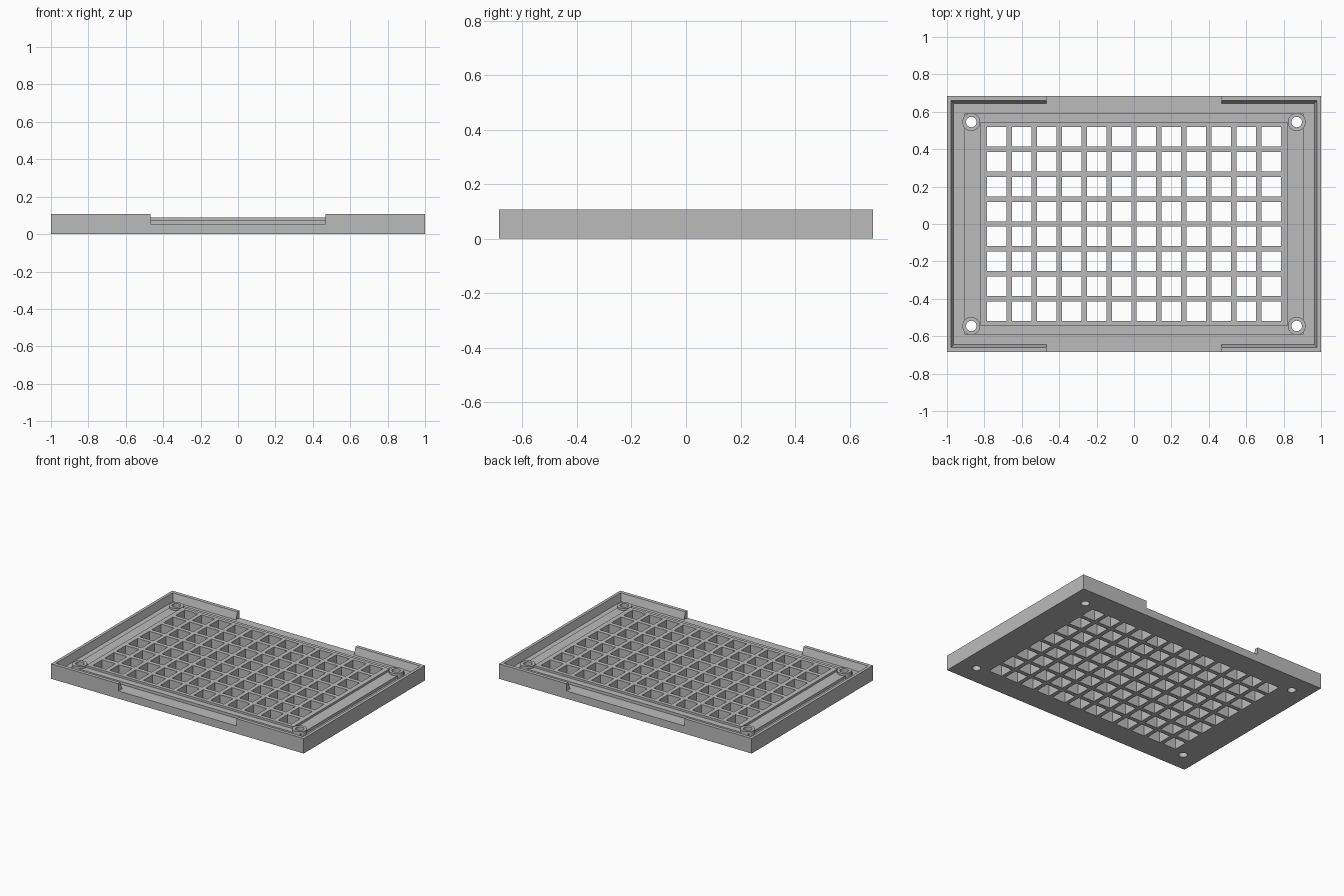
import bpy, bmesh
from mathutils import Matrix, Vector

cube = bpy.data.objects.get("Cube")
if cube:
    bpy.data.objects.remove(cube, do_unlink=True)

WIDTH, DEPTH, HEIGHT = 2.0, 1.37, 0.107
LEDGE, STEP, GRID = 0.055, 0.075, 0.09
COLS, ROWS, PITCH, CELL = 12, 8, 0.1333, 0.104
SCREW_X, SCREW_Y = 0.87, 0.545

grey = bpy.data.materials.new("plain_grey")
grey.use_nodes = True
grey.diffuse_color = (0.5, 0.5, 0.5, 1)
grey.node_tree.nodes["Principled BSDF"].inputs["Base Color"].default_value = (0.5, 0.5, 0.5, 1)


def add_box(bm, x, y, z0, z1, sx, sy, flare=0.0):
    """Box on z0..z1; flare widens the top on each side."""
    verts = bmesh.ops.create_cube(bm, size=1)["verts"]
    for v in verts:
        top = v.co.z > 0
        grow = flare if top else 0
        signs = Vector((1 if v.co.x > 0 else -1, 1 if v.co.y > 0 else -1))
        v.co = (x + signs.x * (sx / 2 + grow), y + signs.y * (sy / 2 + grow), z1 if top else z0)


def add_cylinders(bm, radius, z0, z1):
    """One upright cylinder at each screw corner."""
    for sx in (-1, 1):
        for sy in (-1, 1):
            bmesh.ops.create_cone(
                bm, cap_ends=True, segments=32, radius1=radius, radius2=radius, depth=z1 - z0,
                matrix=Matrix.Translation((sx * SCREW_X, sy * SCREW_Y, (z0 + z1) / 2)))


def make(name, bm):
    mesh = bpy.data.meshes.new(name)
    bm.to_mesh(mesh)
    bm.free()
    mesh.materials.append(grey)
    obj = bpy.data.objects.new(name, mesh)
    bpy.context.collection.objects.link(obj)
    return obj


def combine(body, tool, operation):
    mod = body.modifiers.new(tool.name, "BOOLEAN")
    mod.operation, mod.object, mod.solver = operation, tool, "EXACT"
    bpy.context.view_layer.objects.active = body
    bpy.ops.object.modifier_apply(modifier=mod.name)
    bpy.data.objects.remove(tool, do_unlink=True)


# Outer shell
bm = bmesh.new()
add_box(bm, 0, 0, 0, HEIGHT, WIDTH, DEPTH)
cover = make("grille_cover", bm)

# Cavity with sloping walls
bm = bmesh.new()
add_box(bm, 0, 0, LEDGE, HEIGHT + 0.01, 1.928, 1.29, flare=0.018)
combine(cover, make("cavity", bm), "DIFFERENCE")

# Notches through the front and back walls
bm = bmesh.new()
add_box(bm, 0, 0, LEDGE, HEIGHT + 0.05, 0.935, DEPTH + 0.2)
combine(cover, make("wall_notches", bm), "DIFFERENCE")

# Stepped plateau, then screw bosses
for name, top, sx, sy in (("lower_step", STEP, 1.81, 1.18), ("grid_plate", GRID, 1.64, 1.09)):
    bm = bmesh.new()
    add_box(bm, 0, 0, 0.02, top, sx, sy)
    combine(cover, make(name, bm), "UNION")
bm = bmesh.new()
add_cylinders(bm, 0.048, 0.03, GRID)
combine(cover, make("screw_bosses", bm), "UNION")

# Grid openings and screw holes
bm = bmesh.new()
for i in range(COLS):
    for j in range(ROWS):
        add_box(bm, (i - (COLS - 1) / 2) * PITCH, (j - (ROWS - 1) / 2) * PITCH,
                -0.1, 0.2, CELL, CELL)
add_cylinders(bm, 0.028, -0.1, 0.2)
combine(cover, make("openings", bm), "DIFFERENCE")

# Smooth only the round holes and bosses
bpy.ops.object.select_all(action="DESELECT")
cover.select_set(True)
bpy.context.view_layer.objects.active = cover
bpy.ops.object.shade_smooth_by_angle(angle=0.35)
